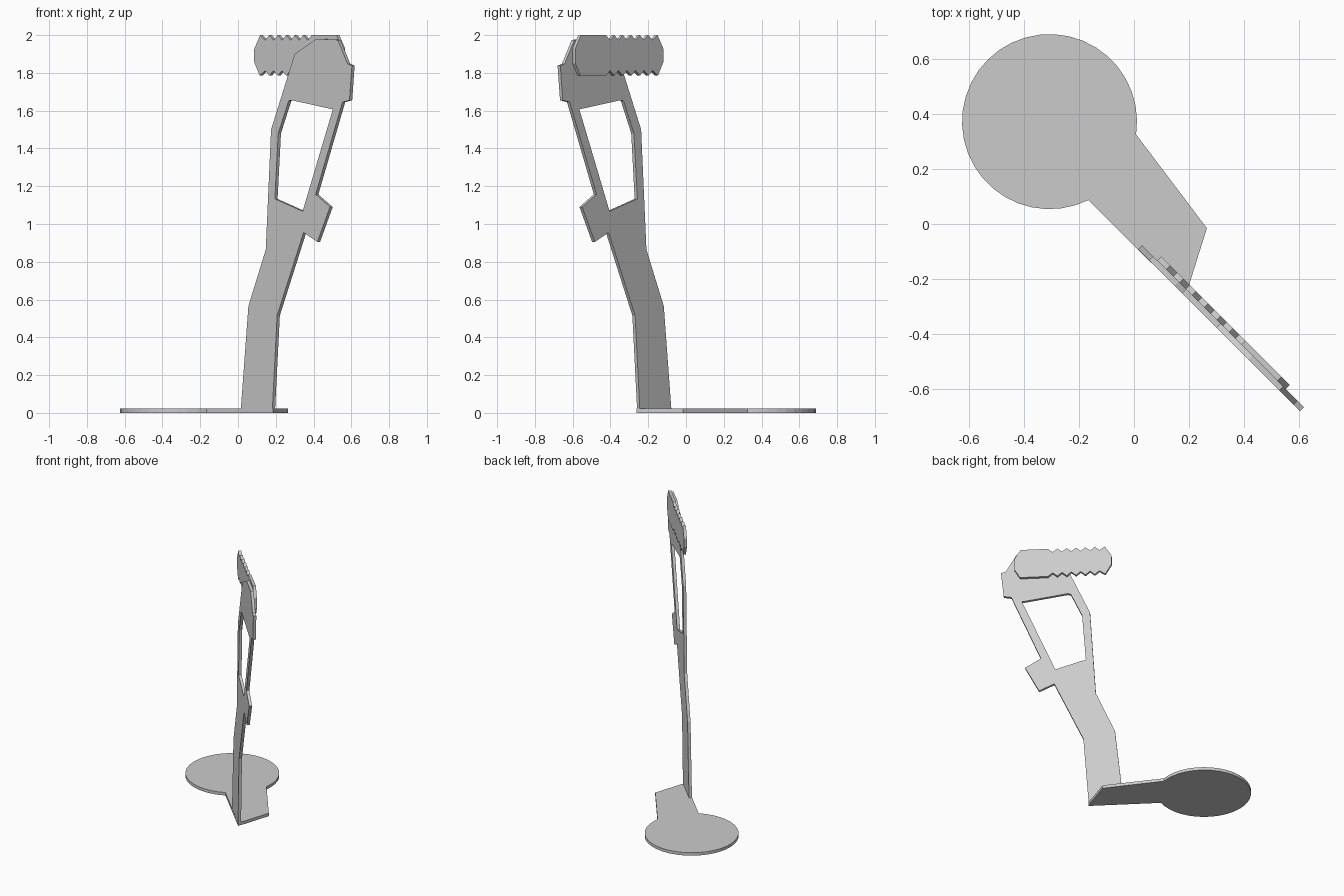
import bpy, bmesh, math
from mathutils import Vector

if "Cube" in bpy.data.objects:
    bpy.data.objects.remove(bpy.data.objects["Cube"])


def plate(name, loops, place, offset):
    """Flat sheet from closed 2D loops (first outer, rest holes), thickened by offset."""
    bm = bmesh.new()
    edges = []
    for loop in loops:
        vs = [bm.verts.new(place(*p)) for p in loop]
        edges += [bm.edges.new((vs[i - 1], vs[i])) for i in range(len(vs))]
    if len(loops) == 1:
        bm.faces.new(vs)
    else:
        bmesh.ops.triangle_fill(bm, use_beauty=True, use_dissolve=False, edges=edges)
    ext = bmesh.ops.extrude_face_region(bm, geom=bm.faces[:], use_keep_orig=True)
    moved = [g for g in ext["geom"] if isinstance(g, bmesh.types.BMVert)]
    bmesh.ops.translate(bm, verts=moved, vec=Vector(offset))
    bmesh.ops.recalc_face_normals(bm, faces=bm.faces[:])
    me = bpy.data.meshes.new(name)
    bm.to_mesh(me)
    bm.free()
    ob = bpy.data.objects.new(name, me)
    bpy.context.collection.objects.link(ob)
    return ob


T = 0.0145  # sheet thickness along both x and y (45 degree plates)

# Base: disc with a tapering tongue that meets the upright
cx, cy, r = -0.307, 0.372, 0.318
a0 = math.atan2(0.325 - cy, 0.01 - cx)
a1 = math.atan2(0.086 - cy, -0.165 - cx) + 2 * math.pi
n = 32
base = [(cx + r * math.cos(a0 + (a1 - a0) * i / n),
         cy + r * math.sin(a0 + (a1 - a0) * i / n)) for i in range(n + 1)]
base += [(0.184, -0.262), (0.2, -0.222), (0.265, -0.015)]
plate("base_plate", [base], lambda x, y: (x, y, 0), (0, 0, 0.022))

# Upright: bent post with side tab, window and head, standing on the diagonal
post = [(0.015, 0.02), (0.055, 0.565), (0.147, 0.865), (0.175, 1.5), (0.30, 1.9),
        (0.415, 1.98), (0.528, 1.975), (0.58, 1.848), (0.603, 1.838), (0.59, 1.655),
        (0.553, 1.645), (0.411, 1.157), (0.487, 1.09), (0.42, 0.905), (0.347, 0.955),
        (0.207, 0.515), (0.182, 0.02)]
window = [(0.195, 1.133), (0.213, 1.48), (0.268, 1.652), (0.285, 1.655),
          (0.502, 1.607), (0.342, 1.067)]
plate("upright_post", [post, window], lambda x, z: (x, -0.077 - x, z), (T, T, 0))

# Toothed bar fixed to the back of the head
teeth_top, teeth_low = [], []
for k in range(6):
    v = 0.143 + 0.045 * k
    teeth_top += [(v, 1.973), (v + 0.0225, 2.0)]
    teeth_low += [(v, 1.812), (v + 0.0225, 1.785)]
bar = [(0.085, 1.86), (0.085, 1.925), (0.117, 2.0)] + teeth_top
bar += [(0.522, 2.0), (0.552, 1.93), (0.552, 1.85), (0.525, 1.785)]
bar += teeth_low[::-1] + [(0.115, 1.785)]
plate("toothed_bar", [bar], lambda x, z: (x, -0.077 + 2 * T - x, z), (T, T, 0))
